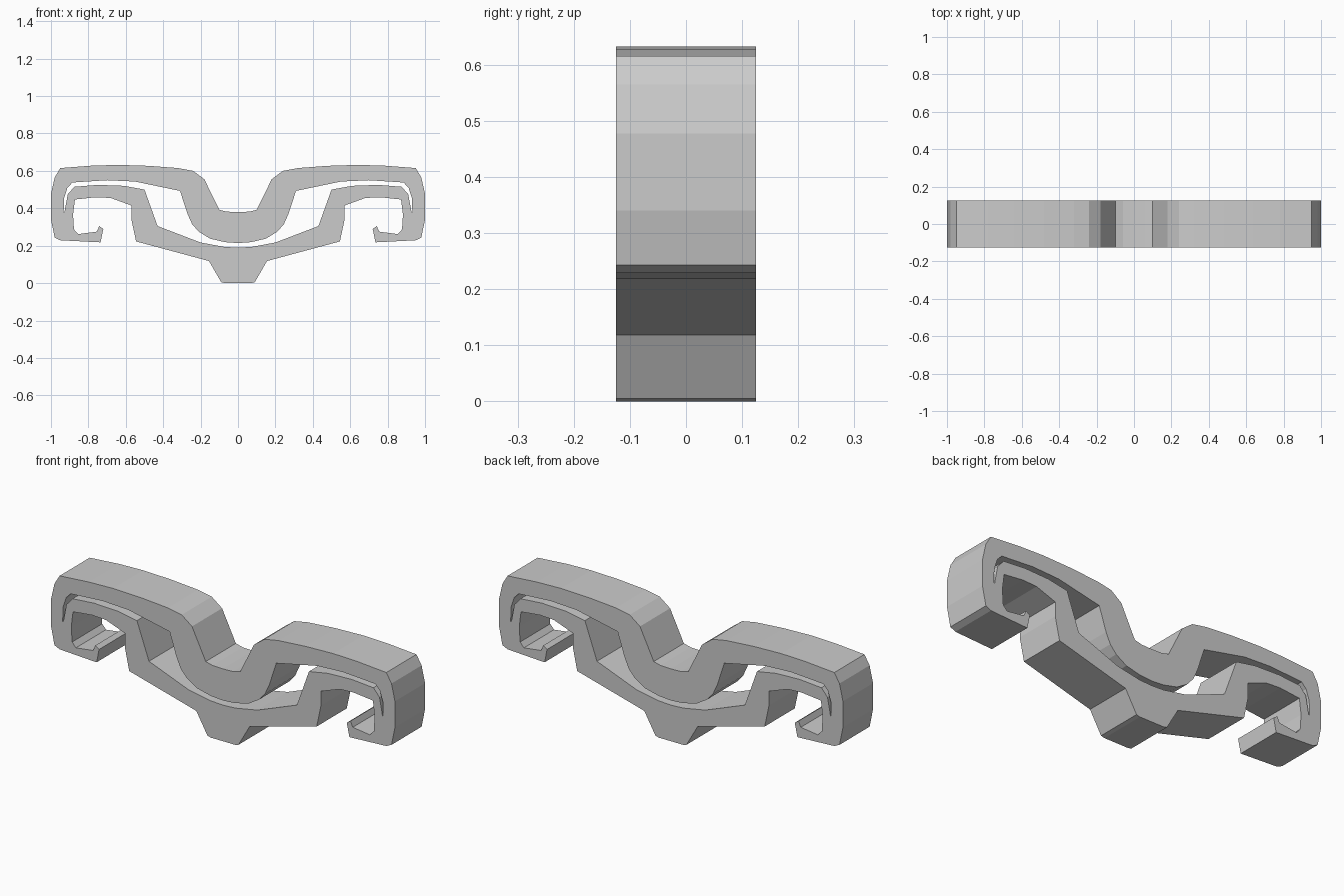
import bpy, bmesh

if "Cube" in bpy.data.objects:
    bpy.data.objects.remove(bpy.data.objects["Cube"])

DEPTH = 0.25

# Right half of the clip cross-section (x, z), open on the centre line
top_arm = [(0, .38), (.06, .382), (.10, .392), (.18, .555), (.24, .60), (.32, .615), (.48, .627),
           (.64, .632), (.78, .628), (.95, .615)]
outer_side = [(.98, .565), (1, .477), (1, .34), (.98, .243), (.95, .229)]
hook = [(.735, .218), (.72, .29), (.742, .305), (.755, .275), (.855, .262), (.877, .287),
        (.882, .365), (.872, .447)]
lower_arm = [(.76, .459), (.68, .455), (.57, .415), (.57, .34), (.545, .223), (.155, .118),
             (.09, .005), (.07, 0), (0, 0)]
gap_floor = [(0, .19), (.07, .193), (.20, .217), (.43, .305), (.50, .50), (.61, .52), (.75, .525),
             (.875, .515), (.91, .475), (.928, .38)]
gap_roof = [(.932, .38), (.93, .455), (.912, .51), (.885, .538), (.70, .55), (.55, .543), (.31, .493),
            (.27, .37), (.245, .315), (.21, .275), (.15, .238), (.07, .219), (0, .214)]
profile = top_arm + outer_side + hook + lower_arm + gap_floor + gap_roof

# Extrude the half profile, leaving the centre plane open for mirroring
bm = bmesh.new()
front = [bm.verts.new((x, -DEPTH / 2, z)) for x, z in profile]
back = [bm.verts.new((x, DEPTH / 2, z)) for x, z in profile]
bm.faces.new(front)
bm.faces.new(back[::-1])
n = len(profile)
for i in range(n):
    j = (i + 1) % n
    if profile[i][0] > 0 or profile[j][0] > 0:
        bm.faces.new((front[j], front[i], back[i], back[j]))

# Face the front cap outward, with the whole shell consistent
bm.normal_update()
cap = next(f for f in bm.faces if all(v in front for v in f.verts))
if cap.normal.y > 0:
    bmesh.ops.reverse_faces(bm, faces=bm.faces[:])
mesh = bpy.data.meshes.new("sprung_clip")
bm.to_mesh(mesh)
bm.free()

clip = bpy.data.objects.new("sprung_clip", mesh)
bpy.context.collection.objects.link(clip)

# Left half
mirror = clip.modifiers.new("mirror", 'MIRROR')
mirror.use_axis[0] = True
mirror.use_clip = True

# Single grey material
grey = bpy.data.materials.new("light grey")
grey.diffuse_color = (0.6, 0.6, 0.6, 1)
grey.use_nodes = True
grey.node_tree.nodes["Principled BSDF"].inputs["Base Color"].default_value = grey.diffuse_color
mesh.materials.append(grey)
